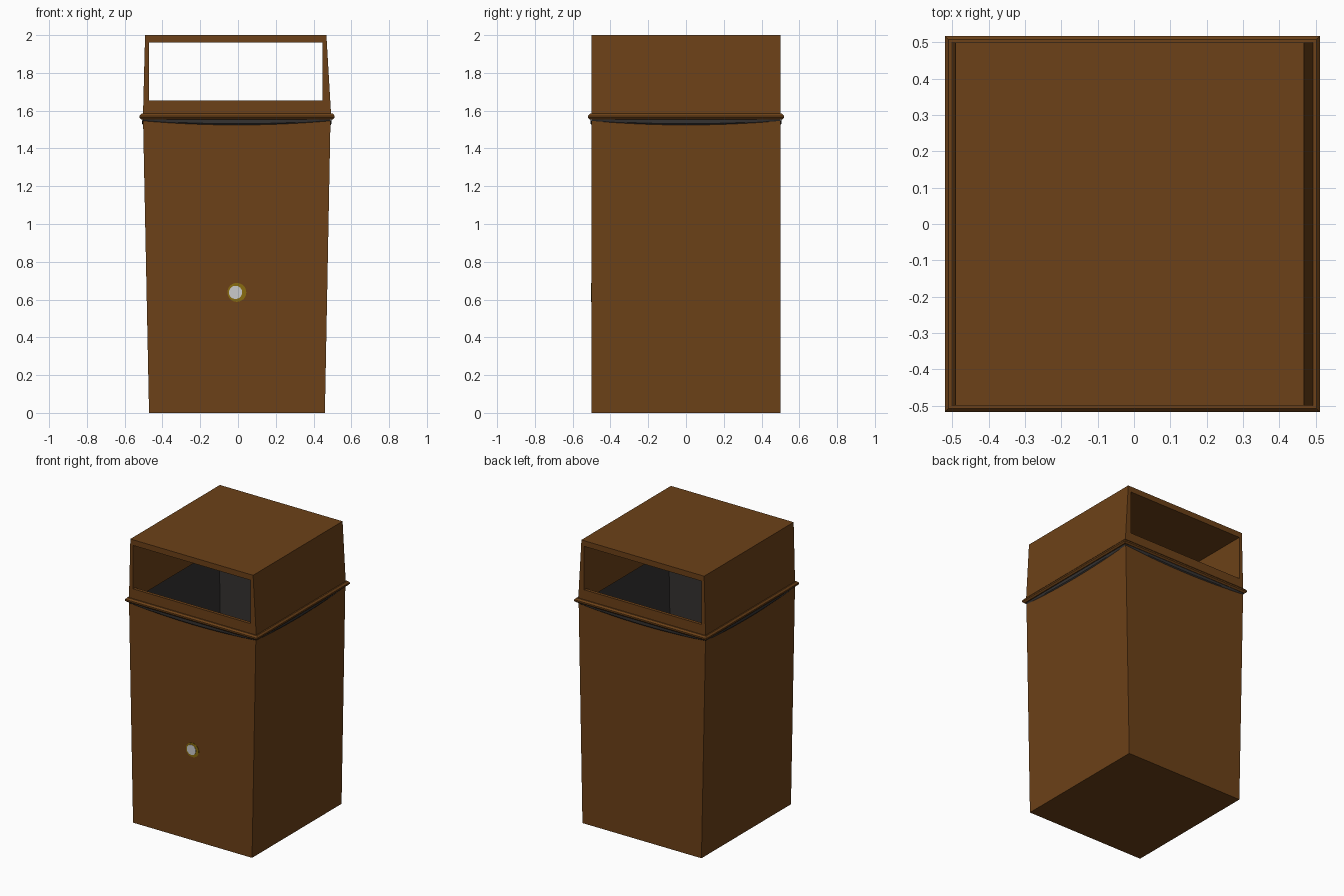
import bpy, bmesh, math

if "Cube" in bpy.data.objects:
    bpy.data.objects.remove(bpy.data.objects["Cube"])

def mat(name, rgb):
    m = bpy.data.materials.new(name)
    m.diffuse_color = (*rgb, 1)
    m.use_nodes = True
    m.node_tree.nodes["Principled BSDF"].inputs["Base Color"].default_value = m.diffuse_color
    return m

BROWN = mat("brown_paint", (0.15, 0.053, 0.009))
DARK = mat("dark_liner", (0.035, 0.032, 0.031))
GOLD = mat("brass", (0.25, 0.15, 0.005))

def finish(name, bm, material=None):
    me = bpy.data.meshes.new(name)
    bm.to_mesh(me)
    bm.free()
    ob = bpy.data.objects.new(name, me)
    bpy.context.collection.objects.link(ob)
    if material:
        me.materials.append(material)
    return ob

def loft(name, rings, material=None, bottom=True, top=True, flip=False, loop=False):
    """Stack rectangles (x0, x1, y half depth, z) into one skin."""
    bm = bmesh.new()
    vs = [[bm.verts.new(p) for p in ((a, -d, z), (b, -d, z), (b, d, z), (a, d, z))]
          for a, b, d, z in rings]
    pairs = list(zip(vs, vs[1:])) + ([(vs[-1], vs[0])] if loop else [])
    for lo, hi in pairs:
        for i in range(4):
            j = (i + 1) % 4
            bm.faces.new((lo[i], lo[j], hi[j], hi[i]))
    if bottom:
        bm.faces.new(vs[0][::-1])
    if top:
        bm.faces.new(vs[-1])
    if flip:
        bmesh.ops.reverse_faces(bm, faces=bm.faces[:])
    return finish(name, bm, material)

def cut(ob, cutter):
    m = ob.modifiers.new("cut", 'BOOLEAN')
    m.operation, m.solver, m.object = 'DIFFERENCE', 'EXACT', cutter
    bpy.context.view_layer.objects.active = ob
    bpy.ops.object.modifier_apply(modifier=m.name)
    bpy.data.objects.remove(cutter)

# Tapered bin body
loft("bin_body", [(-0.471, 0.46, 0.5, 0), (-0.503, 0.49, 0.5, 1.57)], BROWN, top=False)

# Liner inside the body
loft("bin_liner", [(-0.461, 0.45, 0.49, 0.012), (-0.491, 0.478, 0.49, 1.575)],
     DARK, top=False, flip=True)

# Lid with a straight-through opening and an open underside
lid = loft("lid", [(-0.503, 0.493, 0.5, 1.575), (-0.492, 0.468, 0.5, 2.0)], BROWN)
cut(lid, loft("opening_cutter", [(-0.471, 0.447, 0.7, 1.653), (-0.471, 0.447, 0.7, 1.96)]))
cut(lid, loft("well_cutter", [(-0.471, 0.447, 0.478, 1.5), (-0.471, 0.447, 0.478, 1.8)]))

# Raised rim between body and lid
def rim_ring(o, z):
    return (-0.503 + 0.001 - o, 0.493 + o, 0.499 + o, z)
loft("rim", [rim_ring(o, z) for o, z in ((0, 1.553), (0.009, 1.553), (0.019, 1.563),
     (0.019, 1.573), (0.009, 1.584), (0, 1.584))],
     BROWN, bottom=False, top=False, loop=True)

# Liner edge sagging out under the rim on all four sides
bm = bmesh.new()
corners = [(-0.503, -0.5), (0.49, -0.5), (0.49, 0.5), (-0.503, 0.5)]
normals = [(0, -1), (1, 0), (0, 1), (-1, 0)]
N = 16
for k in range(4):
    (ax, ay), (bx, by), (nx, ny) = corners[k], corners[(k + 1) % 4], normals[k]
    prev = None
    for i in range(N + 1):
        t = i / N
        s = 4 * t * (1 - t)
        x, y = ax + (bx - ax) * t, ay + (by - ay) * t
        col = [bm.verts.new((x + nx * o, y + ny * o, z)) for o, z in
               ((0.0, 1.546 - 0.022 * s), (0.002 + 0.004 * s, 1.549 - 0.018 * s), (0.006, 1.556))]
        if prev:
            for j in range(2):
                bm.faces.new((prev[j], col[j], col[j + 1], prev[j + 1]))
        prev = col
finish("liner_overhang", bm, DARK)

# Front lock: brass ring with a plain plug
def disc(name, x, r, y, material=None):
    bpy.ops.mesh.primitive_cylinder_add(vertices=32, radius=r, depth=0.01,
                                        location=(x, y, 0.638), rotation=(math.pi / 2, 0, 0))
    ob = bpy.context.object
    ob.name = name
    if material:
        ob.data.materials.append(material)
    bpy.ops.object.shade_smooth_by_angle()

disc("lock_ring", -0.006, 0.05, -0.497, GOLD)
disc("lock_plug", -0.013, 0.035, -0.499)
